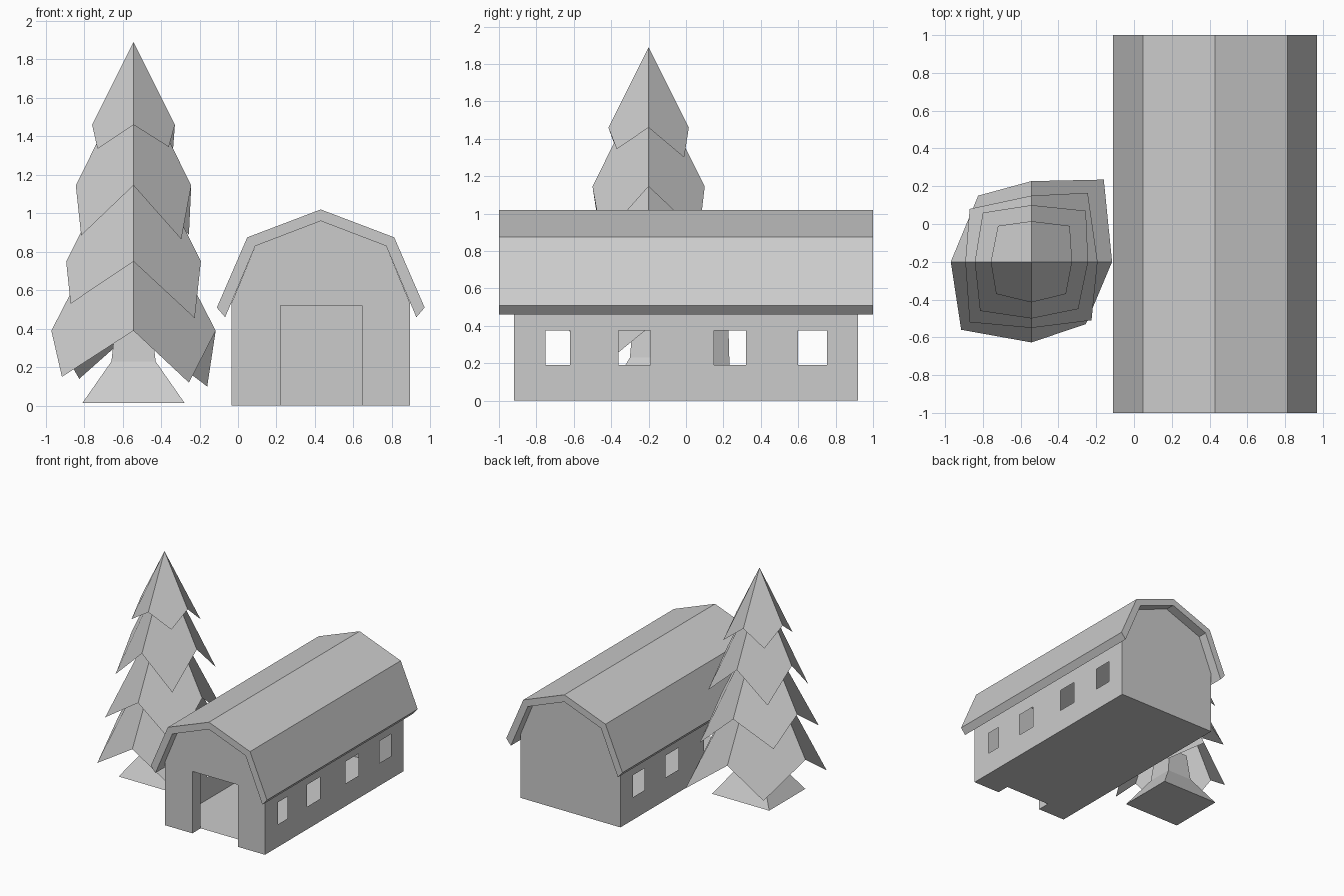
import bpy, bmesh

if "Cube" in bpy.data.objects:
    bpy.data.objects.remove(bpy.data.objects["Cube"])

mat = bpy.data.materials.new("light grey")
mat.diffuse_color = (0.6, 0.6, 0.6, 1)
mat.use_nodes = True
mat.node_tree.nodes["Principled BSDF"].inputs["Base Color"].default_value = mat.diffuse_color


def make(name, faces, recalc=True):
    """Build an object from a list of faces, each a list of points."""
    bm = bmesh.new()
    for pts in faces:
        bm.faces.new([bm.verts.new(p) for p in pts])
    bmesh.ops.remove_doubles(bm, verts=bm.verts, dist=0.0005)
    if recalc:
        bmesh.ops.recalc_face_normals(bm, faces=bm.faces)
    me = bpy.data.meshes.new(name)
    bm.to_mesh(me)
    bm.free()
    me.materials.append(mat)
    ob = bpy.data.objects.new(name, me)
    bpy.context.collection.objects.link(ob)
    return ob


def mirrored(half):
    """Mirror a half profile (offset, z), ending on the axis, about the barn."""
    return [(CX - x, z) for x, z in half] + [(CX + x, z) for x, z in half[-2::-1]]


CX, HALF_W, HALF_L = 0.43, 0.465, 0.92
X0, X1 = CX - HALF_W, CX + HALF_W
DX0, DX1, DZ, DY = 0.22, 0.645, 0.52, -HALF_L + 0.11   # door opening
EAVE = 0.53

# Gambrel roof: a bent slab extruded along y
outer = mirrored([(0.54, 0.51), (0.382, 0.875), (0, 1.02)])
inner = mirrored([(0.497, 0.46), (0.34, 0.83), (0, 0.96)])
roof = []
for i in range(4):
    o, p, q, r = outer[i], outer[i + 1], inner[i + 1], inner[i]
    for a, b in ((o, p), (q, r)):
        roof.append([(a[0], -1, a[1]), (b[0], -1, b[1]), (b[0], 1, b[1]), (a[0], 1, a[1])])
for o, r in ((outer[0], inner[0]), (outer[-1], inner[-1])):
    roof.append([(o[0], -1, o[1]), (o[0], 1, o[1]), (r[0], 1, r[1]), (r[0], -1, r[1])])
for y in (-1, 1):
    roof.append([(x, y, z) for x, z in outer + inner[::-1]])
make("roof", roof)

# Gable walls, the front one with a door opening
gable = [(X1, EAVE), (CX + 0.34, 0.83), (CX, 0.96), (CX - 0.34, 0.83), (X0, EAVE)]
door = [(DX0, 0), (DX0, DZ), (DX1, DZ), (DX1, 0)]
make("front_wall", [[(x, -HALF_L, z) for x, z in [(X0, 0)] + door + [(X1, 0)] + gable]])
make("back_wall", [[(x, HALF_L, z) for x, z in [(X1, 0), (X0, 0)] + gable[::-1]]], False)

# Door recess
make("door_frame", [[(a[0], -HALF_L, a[1]), (a[0], DY, a[1]), (b[0], DY, b[1]), (b[0], -HALF_L, b[1])]
                    for a, b in zip(door, door[1:])], False)

# Floor, notched at the door
make("floor", [[(X0, -HALF_L, 0), (X0, HALF_L, 0), (X1, HALF_L, 0), (X1, -HALF_L, 0),
                (DX1, -HALF_L, 0), (DX1, DY, 0), (DX0, DY, 0), (DX0, -HALF_L, 0)]], False)

# Side walls: grid of cells with the window cells left open
ys = [-HALF_L, -0.75, -0.62, -0.36, -0.19, 0.15, 0.32, 0.60, 0.755, HALF_L]
zs = [0, 0.19, 0.375, EAVE]
for name, x, s in (("left_wall", X0, -1), ("right_wall", X1, 1)):
    cells = []
    for i in range(9):
        for j in range(3):
            if j == 1 and i % 2:
                continue
            c = [(x, ys[i], zs[j]), (x, ys[i + 1], zs[j]),
                 (x, ys[i + 1], zs[j + 1]), (x, ys[i], zs[j + 1])]
            cells.append(c[::s])
    make(name, cells, False)

# Tree: four flared tiers, each four folded faces with drooping corners
TX, TY = -0.543, -0.2
tiers = [  # apex z, rim z, radius, corners: front left, front right, back right, back left
    (1.89, 1.46, 0.215, [(-0.73, -0.37, 1.335), (-0.36, -0.37, 1.345), (-0.34, -0.01, 1.30), (-0.72, -0.01, 1.33)]),
    (1.75, 1.145, 0.30, [(-0.815, -0.46, 0.885), (-0.295, -0.45, 0.865), (-0.255, 0.07, 0.89), (-0.80, 0.06, 0.90)]),
    (1.45, 0.75, 0.35, [(-0.87, -0.52, 0.53), (-0.225, -0.51, 0.455), (-0.245, 0.165, 0.48), (-0.87, 0.08, 0.56)]),
    (1.22, 0.39, 0.427, [(-0.915, -0.56, 0.15), (-0.255, -0.53, 0.12), (-0.16, 0.235, 0.10), (-0.825, 0.15, 0.14)]),
]
for n, (top, z, r, corners) in enumerate(tiers):
    axis = [(TX - r, TY, z), (TX, TY - r, z), (TX + r, TY, z), (TX, TY + r, z)]
    make(f"foliage_tier_{n + 1}",
         [[(TX, TY, top), axis[k], corners[k], axis[(k + 1) % 4]] for k in range(4)], False)

# Trunk: square rings flaring to a wide foot
rings = []
for hx, hy, z in ((0.265, 0.24, 0.015), (0.115, 0.11, 0.23), (0.09, 0.09, 0.45)):
    rings.append([(TX + sx * hx, TY + 0.01 + sy * hy, z)
                  for sx, sy in ((-1, -1), (1, -1), (1, 1), (-1, 1))])
trunk = [rings[0][::-1], rings[-1]]
for a, b in zip(rings, rings[1:]):
    trunk += [[a[k], a[(k + 1) % 4], b[(k + 1) % 4], b[k]] for k in range(4)]
make("trunk", trunk)
